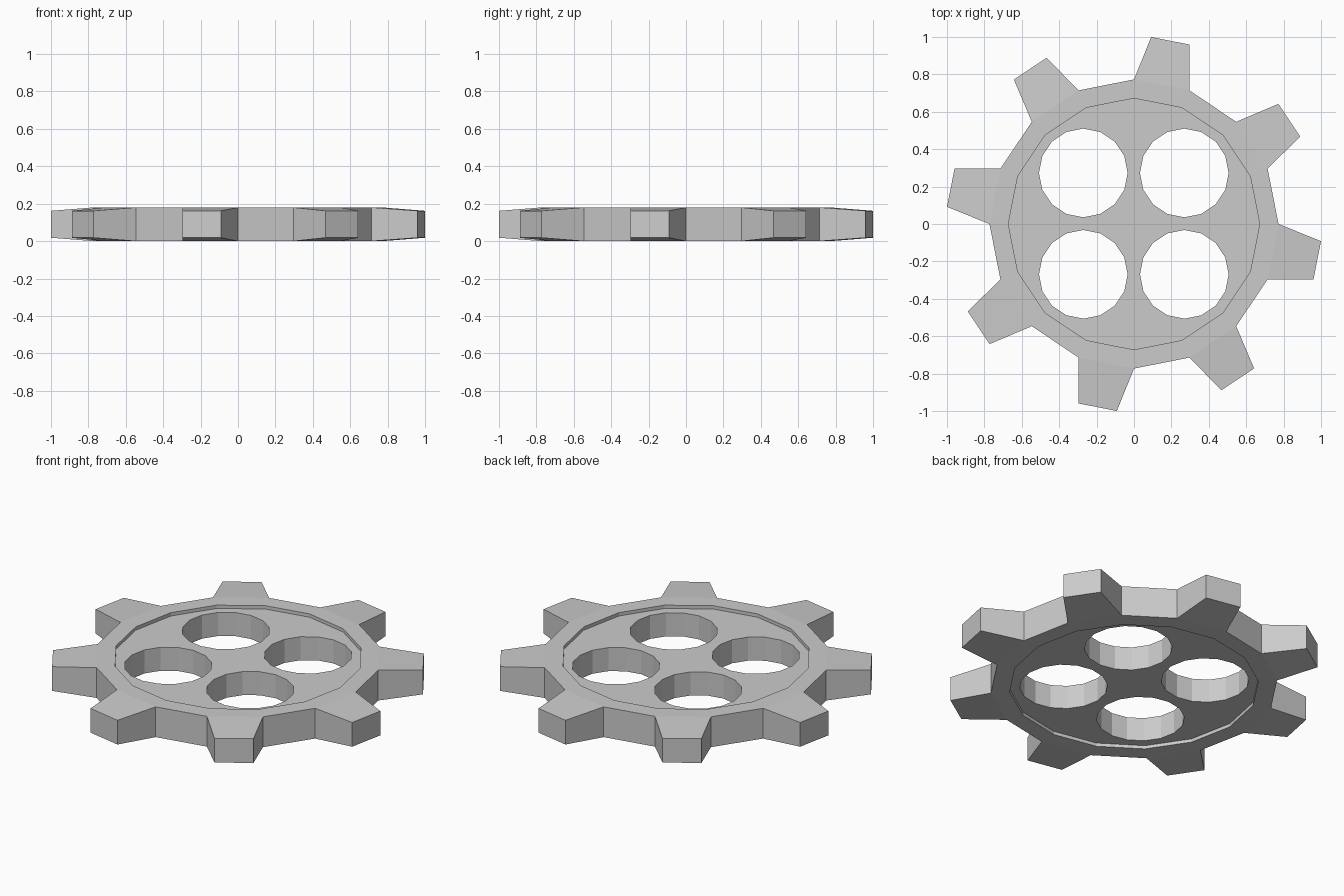
import bpy, bmesh
from math import cos, sin, pi, radians

if "Cube" in bpy.data.objects:
    bpy.data.objects.remove(bpy.data.objects["Cube"])

N = 16                       # sides of the wheel
ROOT_R, RIM_R, TIP_R = 0.773, 0.672, 1.0042
HEIGHT, RECESS, TAPER = 0.18, 0.02, 0.018
STEP = 2 * pi / N

bm = bmesh.new()


def polar(r, a, z):
    return bm.verts.new((r * cos(a), r * sin(a), z))


def ring(r, z):
    return [polar(r, i * STEP, z) for i in range(N)]


def bridge(a, b):
    for i in range(N):
        j = (i + 1) % N
        bm.faces.new((a[i], a[j], b[j], b[i]))


# Rim with recessed web on both sides
web_low, rim_low, root_low = ring(RIM_R, RECESS), ring(RIM_R, 0), ring(ROOT_R, 0)
web_top, rim_top, root_top = ring(RIM_R, HEIGHT - RECESS), ring(RIM_R, HEIGHT), ring(ROOT_R, HEIGHT)
bm.faces.new(web_low)
bm.faces.new(web_top)
for a, b in ((web_low, rim_low), (rim_low, root_low), (web_top, rim_top), (rim_top, root_top)):
    bridge(a, b)

# Outer wall: every other side carries a tapered tooth
for i in range(N):
    j = (i + 1) % N
    base = [root_low[i], root_low[j], root_top[j], root_top[i]]
    if i % 2 == 0:
        bm.faces.new(base)
        continue
    mid, half = (i + 0.5) * STEP, radians(6.0)
    tip = [polar(TIP_R, mid + s * half, z)
           for s, z in ((-1, TAPER), (1, TAPER), (1, HEIGHT - TAPER), (-1, HEIGHT - TAPER))]
    bm.faces.new(tip)
    for k in range(4):
        m = (k + 1) % 4
        bm.faces.new((base[k], base[m], tip[m], tip[k]))

bmesh.ops.recalc_face_normals(bm, faces=bm.faces)
mesh = bpy.data.meshes.new("gear_wheel")
bm.to_mesh(mesh)
bm.free()
gear = bpy.data.objects.new("gear_wheel", mesh)
bpy.context.collection.objects.link(gear)

# Four round openings through the web
for sx in (-1, 1):
    for sy in (-1, 1):
        bpy.ops.mesh.primitive_cylinder_add(
            vertices=16, radius=0.237, depth=1,
            location=(sx * 0.27 - 0.001, sy * 0.271 + 0.002, HEIGHT / 2))
        cutter = bpy.context.object
        cutter.name = "hole_cutter"
        cutter.hide_render = True
        mod = gear.modifiers.new("hole", 'BOOLEAN')
        mod.operation = 'DIFFERENCE'
        mod.solver = 'EXACT'
        mod.object = cutter
        bpy.context.view_layer.objects.active = gear
        bpy.ops.object.modifier_apply(modifier=mod.name)
        bpy.data.objects.remove(cutter)
